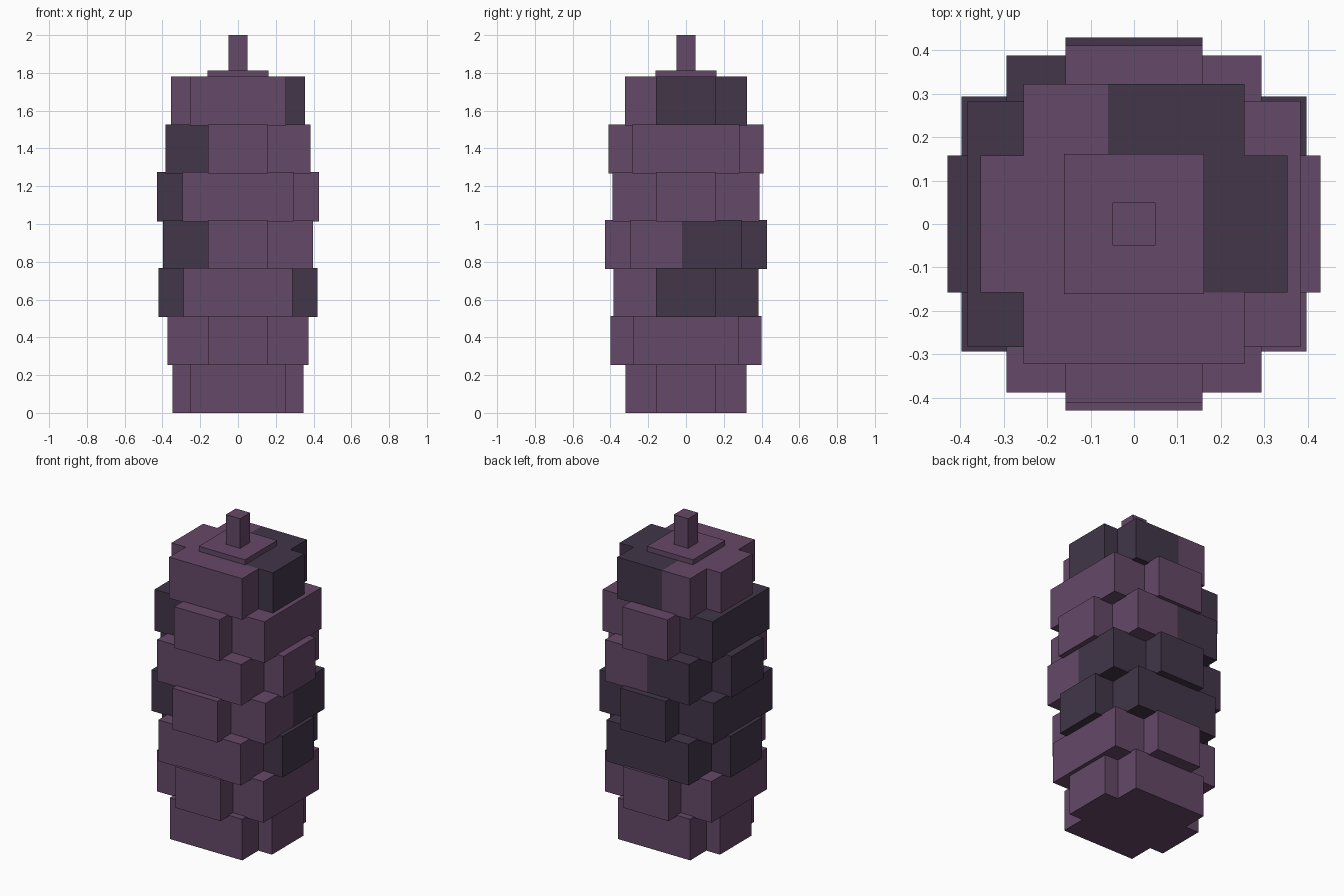
import bpy, bmesh

if "Cube" in bpy.data.objects:
    bpy.data.objects.remove(bpy.data.objects["Cube"])

S = 0.158   # half width of the central core
STEP, HEIGHT = 0.2535, 0.26


def make_material(name, color):
    m = bpy.data.materials.new(name)
    m.diffuse_color = (*color, 1)
    m.use_nodes = True
    m.node_tree.nodes["Principled BSDF"].inputs["Base Color"].default_value = m.diffuse_color
    return m


PURPLE = make_material("dusty purple", (0.130, 0.065, 0.136))
DARK = make_material("dark plum", (0.054, 0.037, 0.067))


def finish(bm, name):
    bmesh.ops.recalc_face_normals(bm, faces=bm.faces)
    mesh = bpy.data.meshes.new(name)
    bm.to_mesh(mesh)
    bm.free()
    mesh.materials.append(PURPLE)
    mesh.materials.append(DARK)
    bpy.context.collection.objects.link(bpy.data.objects.new(name, mesh))


def box(name, half, z0, z1):
    bm = bmesh.new()
    bmesh.ops.create_cube(bm, size=1)
    for v in bm.verts:
        v.co = (v.co.x * 2 * half, v.co.y * 2 * half, z0 + (v.co.z + 0.5) * (z1 - z0))
    finish(bm, name)


def arm_of(c, wide_axis):
    """Which arm of the cross a point is in; the wide arms own the corners."""
    for axis in (wide_axis, 1 - wide_axis):
        if abs(c[axis]) > S + 0.001:
            return (("left", "right"), ("front", "back"))[axis][c[axis] > 0]
    return "core"


def layer(i, x, y, w, dark, split=None):
    """Cross-shaped block. Even layers have wide front/back arms, odd ones wide sides."""
    wide = 1 if i % 2 == 0 else 0
    a, b = (w, S) if wide == 1 else (S, w)
    quarter = [(x, b), (a, b), (a, y)]
    pts = []
    for sx, sy in ((1, 1), (-1, 1), (-1, -1), (1, -1)):
        q = [(px * sx, py * sy) for px, py in quarter]
        pts += q if sx * sy > 0 else q[::-1]
    bm = bmesh.new()
    z = i * STEP
    face = bm.faces.new([bm.verts.new((px, py, z)) for px, py in pts])
    ext = bmesh.ops.extrude_face_region(bm, geom=[face], use_keep_orig=True)
    for v in ext["geom"]:
        if isinstance(v, bmesh.types.BMVert):
            v.co.z += HEIGHT
    # cut along the borders between arms, and along any half-arm colour split
    cuts = [(0, S), (0, -S), (1, S), (1, -S)]
    if split:
        cuts.append((split[1], split[2]))
    for axis, at in cuts:
        co, no = [0, 0, 0], [0, 0, 0]
        co[axis], no[axis] = at, 1
        bmesh.ops.bisect_plane(bm, geom=bm.verts[:] + bm.edges[:] + bm.faces[:],
                               dist=1e-5, plane_co=co, plane_no=no)
    # dark arms
    for f in bm.faces:
        c = f.calc_center_median()
        arm = arm_of(c, wide)
        if arm in dark:
            f.material_index = 1
        elif split and arm == split[0] and (c[split[1]] - split[2]) * split[3] > 0:
            f.material_index = 1
    finish(bm, f"block_layer_{i + 1}")


# stacked layers: half x, half y, half width of wide arms, dark arms,
# half-dark arm (arm, axis, cut position, dark side)
layer(0, 0.348, 0.319, 0.253, ())
layer(1, 0.372, 0.400, 0.278, ())
layer(2, 0.422, 0.384, 0.288, ("left", "right", "back"))
layer(3, 0.398, 0.430, 0.294, ("left", "back"), ("right", 1, -0.02, 1))
layer(4, 0.430, 0.388, 0.294, ("left",), ("back", 0, 0.0, -1))
layer(5, 0.384, 0.411, 0.284, ("left",))
layer(6, 0.354, 0.323, 0.255, ("right",), ("back", 0, -0.06, 1))

# cap plate and stem
box("cap_plate", 0.161, 1.775, 1.813)
box("stem", 0.05, 1.80, 2.0)
